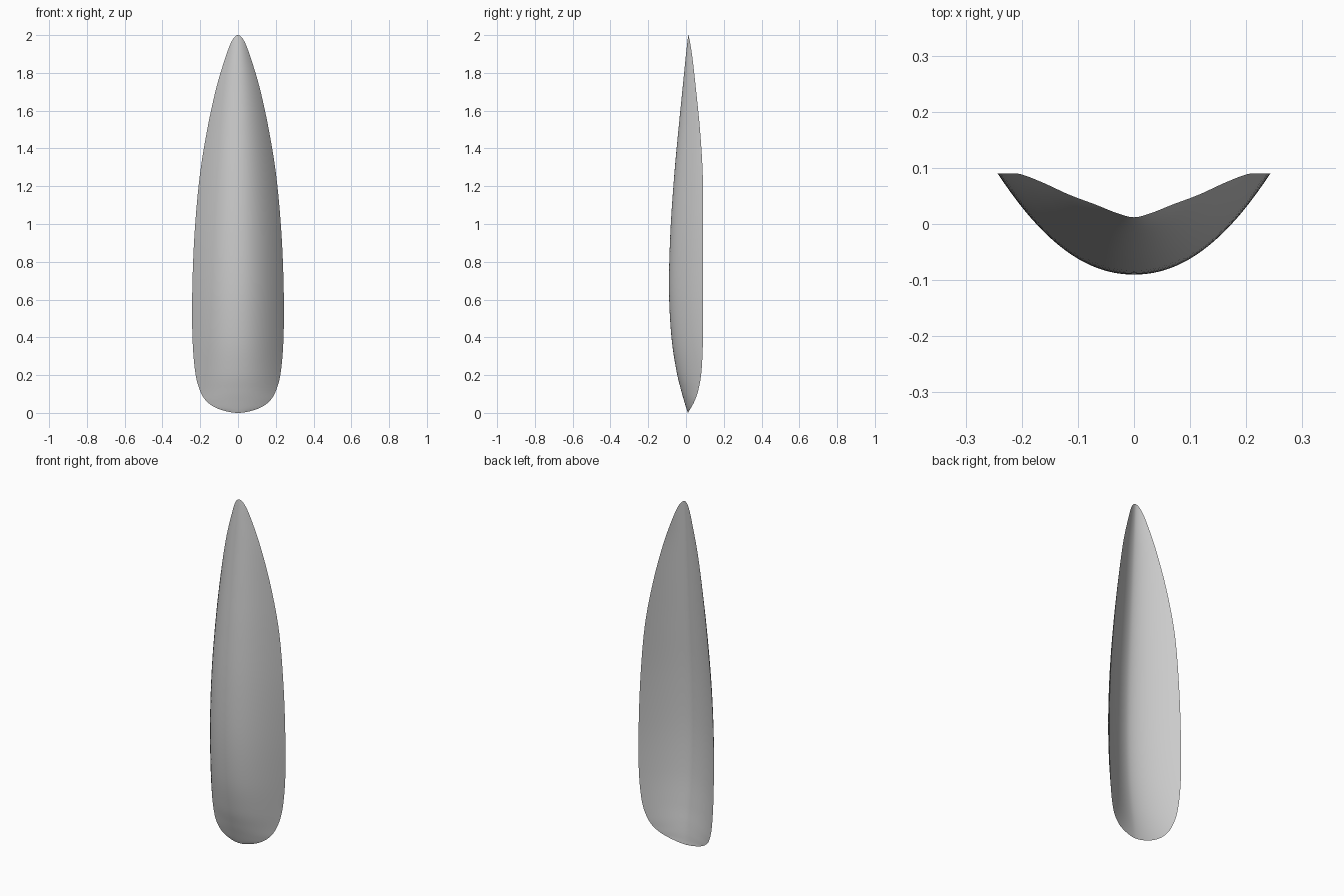
import bpy
import bmesh

cube = bpy.data.objects.get("Cube")
if cube:
    bpy.data.objects.remove(cube)

# Stations from base to tip: height, half width, rim depth, front depth
stations = [
    (0, 0, .01, .01), (.02, .1, .022, .003), (.06, .165, .044, -.009),
    (.12, .202, .065, -.026), (.22, .227, .082, -.05), (.4, .241, .09, -.077),
    (.65, .242, .09, -.09), (.95, .23, .09, -.083), (1.25, .203, .089, -.063),
    (1.5, .163, .074, -.04), (1.72, .115, .052, -.018), (1.88, .067, .034, -.002),
    (1.97, .032, .02, .008), (2, 0, .012, .012)]
STEPS, HALF = 6, 20


def mirrored(s):
    return (s[0], -s[1], s[2], s[3])


def spline(points, steps):
    """Smooth curve through the stations, rounded at both ends."""
    pts = [mirrored(points[1])] + points + [mirrored(points[-2])]
    for i in range(1, len(pts) - 2):
        for k in range(steps):
            t = k / steps
            yield tuple(
                b + .5 * t * (c - a + t * (2 * a - 5 * b + 4 * c - d
                              + t * (3 * (b - c) + d - a)))
                for a, b, c, d in zip(*pts[i - 1:i + 3]))
    yield points[-1]


def front_depth(u, rim, front):
    return front + (rim - front) * abs(u) ** 2.1


def back_depth(u, rim, front):
    valley = front + .22 * (rim - front)
    return valley + (rim - valley) * abs(u) ** 1.7


# Curved shell: convex front skin and hollow back skin meeting at the rim
bm = bmesh.new()
rows = list(spline(stations, STEPS))
columns = [i / HALF for i in range(-HALF, HALF + 1)]
for depth, flip in ((front_depth, False), (back_depth, True)):
    grid = [[bm.verts.new((u * w, depth(u, rim, front), z)) for u in columns]
            for z, w, rim, front in rows]
    for low, high in zip(grid, grid[1:]):
        for j in range(len(columns) - 1):
            quad = [low[j], low[j + 1], high[j + 1], high[j]]
            bm.faces.new(quad[::-1] if flip else quad)
bmesh.ops.remove_doubles(bm, verts=bm.verts, dist=.0001)
bmesh.ops.recalc_face_normals(bm, faces=bm.faces)
mesh = bpy.data.meshes.new("curved_shell")
bm.to_mesh(mesh)
bm.free()
shell = bpy.data.objects.new("curved_shell", mesh)
bpy.context.collection.objects.link(shell)

# Plain grey finish
grey = bpy.data.materials.new("light_grey")
grey.use_nodes = True
color = (.6, .6, .6, 1)
grey.diffuse_color = color
grey.node_tree.nodes["Principled BSDF"].inputs["Base Color"].default_value = color
mesh.materials.append(grey)

bpy.context.view_layer.objects.active = shell
shell.select_set(True)
bpy.ops.object.shade_smooth_by_angle(angle=.6)
